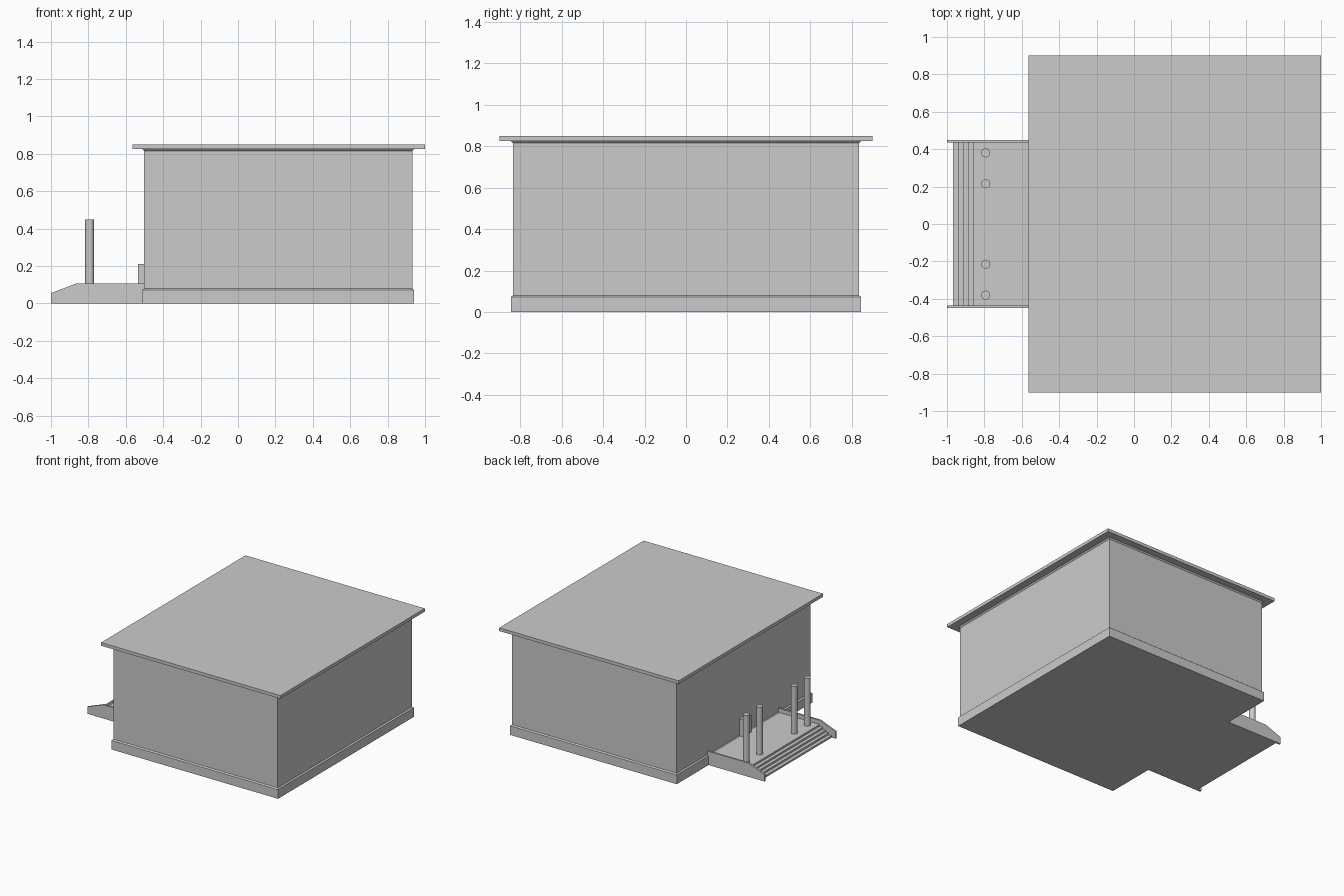
import bpy, bmesh
from math import radians

if "Cube" in bpy.data.objects:
    bpy.data.objects.remove(bpy.data.objects["Cube"])


def make(name, bm):
    bmesh.ops.recalc_face_normals(bm, faces=bm.faces)
    mesh = bpy.data.meshes.new(name)
    bm.to_mesh(mesh)
    bm.free()
    obj = bpy.data.objects.new(name, mesh)
    bpy.context.collection.objects.link(obj)
    return obj


def loft(name, sections, x0, x1, y):
    """Stack of rectangles; each section is (outset, z)."""
    bm = bmesh.new()
    rings = []
    for o, z in sections:
        rings.append([bm.verts.new(p) for p in (
            (x0 - o, -y - o, z), (x1 + o, -y - o, z),
            (x1 + o, y + o, z), (x0 - o, y + o, z))])
    for a, b in zip(rings, rings[1:]):
        for i in range(4):
            j = (i + 1) % 4
            bm.faces.new((a[i], a[j], b[j], b[i]))
    bm.faces.new(rings[0][::-1])
    bm.faces.new(rings[-1])
    return make(name, bm)


def extrude_y(name, profile, y0, y1):
    """Extrude an (x, z) profile between two y positions."""
    bm = bmesh.new()
    face = bm.faces.new([bm.verts.new((x, y0, z)) for x, z in profile])
    ext = bmesh.ops.extrude_face_region(bm, geom=[face])["geom"]
    verts = [v for v in ext if isinstance(v, bmesh.types.BMVert)]
    bmesh.ops.translate(bm, verts=verts, vec=(0, y1 - y0, 0))
    return make(name, bm)


# Building walls with bevelled plinth and cornice
loft("building_walls",
     [(0.01, 0), (0.01, 0.072), (0, 0.08), (0, 0.815), (0.01, 0.825)],
     -0.502, 0.932, 0.836)

# Overhanging flat roof
loft("roof", [(0, 0.825), (0, 0.85)], -0.565, 1.0, 0.9)

# Porch floor with steps along its front edge
edges = [-0.967, -0.94, -0.914, -0.888, -0.861]
profile = [(-0.505, 0)]
z = 0
for x in edges:
    profile.append((x, z))
    z += 0.015
    profile.append((x, z))
profile.append((-0.505, z))
extrude_y("porch_steps", profile, -0.438, 0.438)

# Sloped side walls of the porch
side = [(-1, 0), (-0.5, 0), (-0.5, 0.108), (-0.863, 0.108), (-1, 0.055)]
for label, s in (("front", -1), ("back", 1)):
    extrude_y(f"porch_side_{label}", side, s * 0.436, s * 0.45)

# Small box against the entrance wall
extrude_y("entrance_box",
          [(-0.535, 0.075), (-0.5, 0.075), (-0.5, 0.21), (-0.535, 0.21)],
          -0.05, 0.05)

# Porch posts in two pairs
for i, y in enumerate((-0.38, -0.215, 0.215, 0.38)):
    bpy.ops.mesh.primitive_cylinder_add(
        vertices=16, radius=0.024, depth=0.38, location=(-0.793, y, 0.26))
    bpy.context.object.name = f"porch_post_{i + 1}"
    bpy.ops.object.shade_smooth_by_angle(angle=radians(30))
